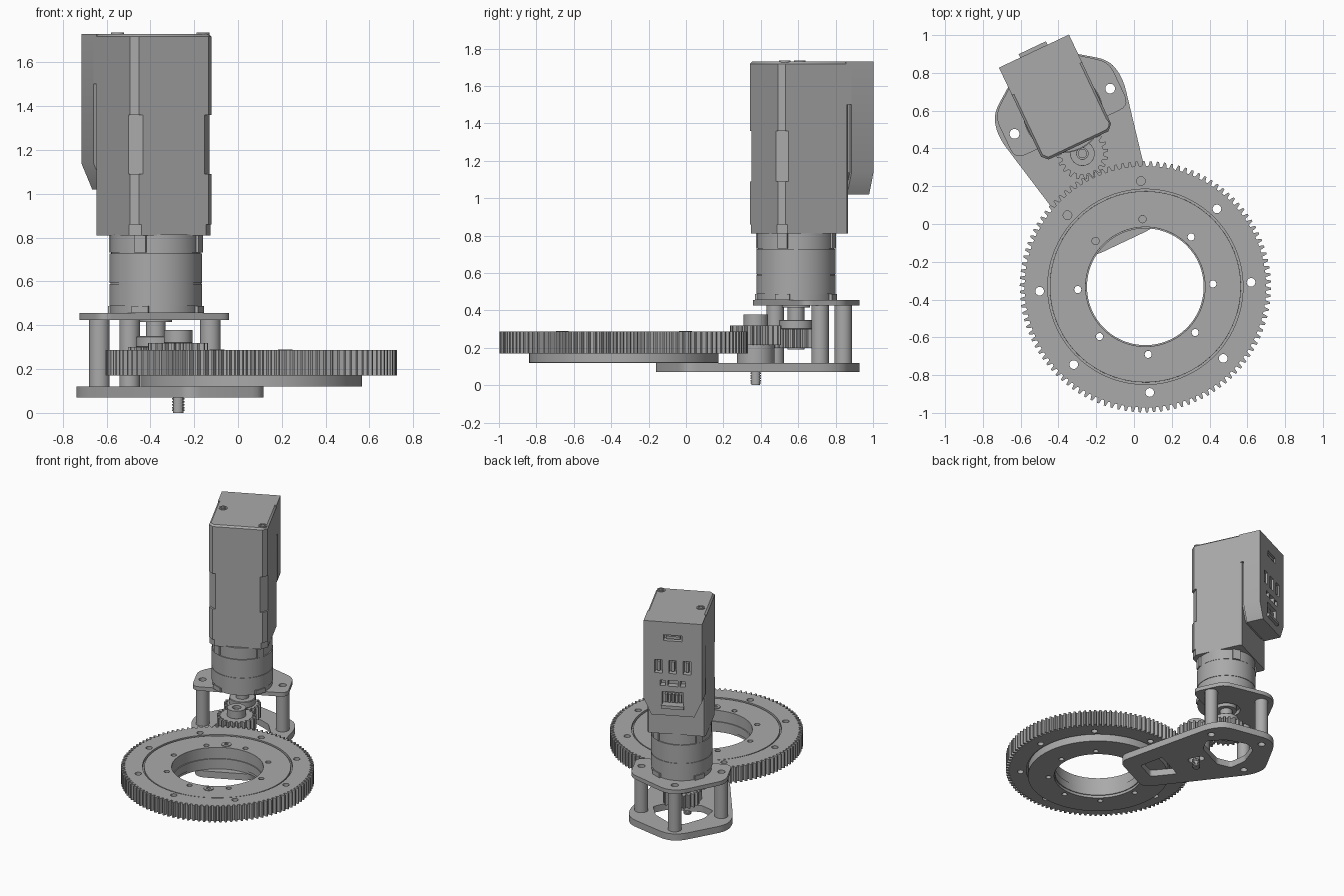
import bpy, bmesh
from math import sin, cos, pi, radians
from mathutils import Matrix

if "Cube" in bpy.data.objects:
    bpy.data.objects.remove(bpy.data.objects["Cube"])

# Local frame: origin on the motor axis, +y points away from the ring gear
FRAME = Matrix.Translation((-0.375, 0.588, 0)) @ Matrix.Rotation(radians(25.3), 4, 'Z')
RING = (0, -1.018)
PINION = (0, -0.238)
MOTOR = (0, 0)
POSTS = [(-0.28, 0.01), (0.28, 0.01), (0, 0.28)]


def material(name, value):
    m = bpy.data.materials.new(name)
    m.use_nodes = True
    m.diffuse_color = (value, value, value, 1)
    m.node_tree.nodes["Principled BSDF"].inputs["Base Color"].default_value = m.diffuse_color
    return m


GREY = material("machined grey", 0.4)


def circle(r, c=MOTOR, n=32):
    return [(c[0] + r * cos(2 * pi * i / n), c[1] + r * sin(2 * pi * i / n)) for i in range(n)]


def rect(w, h, c=MOTOR):
    x, y = c
    return [(x - w, y - h), (x + w, y - h), (x + w, y + h), (x - w, y + h)]


def mirrored(half):
    return half + [(-x, y) for x, y in reversed(half)]


def teeth(r, depth, n, c):
    pts = []
    for i in range(n):
        for f, d in ((-0.32, depth), (-0.14, 0), (0.14, 0), (0.32, depth)):
            a = 2 * pi * (i + f) / n
            pts.append((c[0] + (r - d) * cos(a), c[1] + (r - d) * sin(a)))
    return pts


def bolt_circle(r, count, start, c):
    a0 = radians(start)
    return [(c[0] + r * cos(a0 + 2 * pi * i / count), c[1] + r * sin(a0 + 2 * pi * i / count))
            for i in range(count)]


def rounded(pts, r):
    """Replace each corner by a short arc."""
    out = []
    for i, p in enumerate(pts):
        ends = []
        for q in (pts[i - 1], pts[(i + 1) % len(pts)]):
            d = ((q[0] - p[0]) ** 2 + (q[1] - p[1]) ** 2) ** 0.5
            t = min(r / d, 0.45)
            ends.append((p[0] + (q[0] - p[0]) * t, p[1] + (q[1] - p[1]) * t))
        for k in range(6):
            t = k / 5
            out.append(tuple((1 - t) ** 2 * ends[0][j] + 2 * t * (1 - t) * p[j] + t * t * ends[1][j]
                             for j in (0, 1)))
    return out


def prism(name, outline, z0, z1, holes=(), place=None, bevel=0):
    """Extrude a flat outline with holes from z0 to z1."""
    cu = bpy.data.curves.new(name, 'CURVE')
    cu.dimensions = '2D'
    cu.fill_mode = 'BOTH'
    cu.extrude = (z1 - z0) / 2
    for loop in [outline, *holes]:
        s = cu.splines.new('POLY')
        s.points.add(len(loop) - 1)
        for p, co in zip(s.points, loop):
            p.co = (co[0], co[1], 0, 1)
        s.use_cyclic_u = True
    ob = bpy.data.objects.new(name, cu)
    bpy.context.collection.objects.link(ob)
    bpy.ops.object.select_all(action='DESELECT')
    ob.select_set(True)
    bpy.context.view_layer.objects.active = ob
    bpy.ops.object.convert(target='MESH')
    ob = bpy.context.object
    bm = bmesh.new()
    bm.from_mesh(ob.data)
    bmesh.ops.remove_doubles(bm, verts=bm.verts, dist=1e-5)
    bmesh.ops.dissolve_limit(bm, angle_limit=0.01, verts=bm.verts, edges=bm.edges)
    bmesh.ops.recalc_face_normals(bm, faces=bm.faces)
    bm.to_mesh(ob.data)
    bm.free()
    ob.data.materials.clear()
    ob.data.materials.append(GREY)
    if bevel:
        b = ob.modifiers.new("edge_bevel", 'BEVEL')
        b.width, b.segments = bevel, 1
        b.limit_method, b.angle_limit = 'ANGLE', radians(60)
    ob.matrix_world = FRAME @ (place or Matrix()) @ Matrix.Translation((0, 0, (z0 + z1) / 2))
    bpy.ops.object.shade_smooth_by_angle(angle=radians(25))
    return ob


def disc(name, r, z0, z1, c=MOTOR, hole=0, n=48, bevel=0):
    return prism(name, circle(r, c, n), z0, z1, [circle(hole, c, n)] if hole else (), bevel=bevel)


# Turntable: toothed outer ring, bearing ring and its screws
START = 92.4 - 25.3
prism("ring_gear", teeth(0.665, 0.026, 110, RING), 0.17, 0.288,
      [circle(0.517, RING, 96)] + [circle(0.023, p, 16) for p in bolt_circle(0.56, 8, START, RING)])
prism("bearing_ring", circle(0.506, RING, 96), 0.12, 0.284,
      [circle(0.316, RING, 96)] + [circle(0.019, p, 16) for p in bolt_circle(0.358, 8, START, RING)],
      bevel=0.006)
disc("bearing_seal", 0.519, 0.18, 0.268, RING, 0.503, 96)
disc("inner_lip", 0.318, 0.14, 0.2, RING, 0.309, 96)
for p in bolt_circle(0.365, 2, 90, RING):
    disc("ring_screw", 0.034, 0.26, 0.29, p, 0.014, 20)

# Base plate with windows, adjusting slot and post holes
base = mirrored([(0.2, -0.755), (0.365, 0.03), (0.34, 0.15), (0.05, 0.36)])
tip_window = rounded(mirrored([(0.085, -0.64), (0.13, -0.45)]), 0.02)
motor_window = rounded(mirrored([(0.12, -0.13), (0.21, -0.06), (0.17, 0.07), (0.05, 0.19)]), 0.02)
slot = rounded(rect(0.03, 0.06, PINION), 0.03)
post_holes = [circle(0.026, p, 20) for p in POSTS]
prism("base_plate", rounded(base, 0.07), 0.07, 0.12, [tip_window, motor_window, slot] + post_holes)

# Motor mounting plate on three hollow posts
mount = mirrored([(0.335, -0.115), (0.335, 0.14), (0.05, 0.36)])
prism("motor_plate", rounded(mount, 0.06), 0.425, 0.455, [circle(0.1)] + post_holes)
for p in POSTS:
    disc("post", 0.047, 0.12, 0.425, p, 0.026, 32)

# Idler pinion with spacer, hub and threaded bolt
disc("pinion_spacer", 0.1, 0.12, 0.215, PINION)
prism("pinion_gear", teeth(0.137, 0.026, 20, PINION), 0.215, 0.32)
disc("pinion_hub", 0.065, 0.32, 0.378, PINION, 0.03, bevel=0.005)
disc("pinion_bolt", 0.024, 0, 0.36, PINION, n=24)
for i in range(5):
    disc("bolt_thread", 0.029, 0.008 + i * 0.013, 0.015 + i * 0.013, PINION, n=24)

# Drive gear, coupling and shaft
prism("drive_gear", teeth(0.128, 0.024, 20, MOTOR), 0.2, 0.3)
disc("drive_hub", 0.09, 0.3, 0.35, bevel=0.004)
disc("drive_shaft", 0.045, 0.19, 0.46)
disc("shaft_collar", 0.075, 0.415, 0.45)

# Gearbox: stacked drums with fine seams
for z0, z1, r in ((0.455, 0.49, 0.207), (0.488, 0.588, 0.212), (0.588, 0.592, 0.208),
                  (0.592, 0.728, 0.212), (0.728, 0.732, 0.204), (0.732, 0.815, 0.208)):
    disc("gearbox_drum", r, z0, z1, n=64)
for a in range(4):
    turn = Matrix.Rotation(radians(45 + 90 * a), 4, 'Z')
    prism("gearbox_foot", rect(0.012, 0.04, (0.206, 0)), 0.455, 0.488, place=turn)
    prism("gearbox_tab", rect(0.02, 0.028, (0.198, 0)), 0.732, 0.815, place=turn)


# Motor housing: stacked sections with different corner chamfers
def housing(c):
    return mirrored([(0.205 - c, -0.19), (0.205, -0.19 + c), (0.205, 0.2), (0.195, 0.215)])


for z0, z1, c in ((0.81, 0.86, 0.042), (0.86, 1.09, 0.03), (1.09, 1.36, 0.05), (1.36, 1.715, 0.03)):
    prism("motor_housing", housing(c), z0, z1)
prism("motor_cap", housing(0.03), 1.7, 1.73, bevel=0.012)

# Connector pod on the rear, drawn in the x-z plane
UPRIGHT = Matrix.Rotation(pi / 2, 4, 'X')
pod = mirrored([(0.15, 1.02), (0.205, 1.14), (0.205, 1.73)])
ports = [rect(0.027, 0.05, (x, 1.39)) for x in (-0.1, 0, 0.1)]
ports += [rect(0.018, 0.02, (x, 1.265)) for x in (-0.07, 0.07)]
ports += [rect(0.035, 0.022, (0, 1.265)), rect(0.075, 0.05, (0, 1.15)), rect(0.065, 0.022, (0, 1.61))]
prism("pod_shell", pod, -0.362, -0.315, ports, place=UPRIGHT)
prism("pod_body", pod, -0.315, -0.232, place=UPRIGHT)
prism("pod_neck", mirrored([(0.13, 1.03), (0.185, 1.14), (0.185, 1.5)]), -0.232, -0.2, place=UPRIGHT)
prism("pod_shoulder", rect(0.205, 0.115, (0, 1.615)), -0.232, -0.2, place=UPRIGHT)
for x in (-0.1, 0, 0.1):
    prism("port_tongue", rect(0.01, 0.036, (x, 1.39)), -0.355, -0.31, place=UPRIGHT)
for i in range(5):
    prism("socket_pin", rect(0.008, 0.03, (-0.05 + i * 0.025, 1.145)), -0.35, -0.31, place=UPRIGHT)
prism("socket_ledge", rect(0.08, 0.012, (0, 1.09)), -0.382, -0.355, place=UPRIGHT)
prism("terminal_strip", rect(0.05, 0.01, (0, 1.61)), -0.355, -0.31, place=UPRIGHT)

# Cap screws on the motor top
for c in ((-0.15, 0.093), (0.168, -0.146)):
    disc("cap_screw", 0.03, 1.72, 1.735, c, 0.02, 20)
    disc("cap_screw_core", 0.013, 1.72, 1.735, c, n=6)
